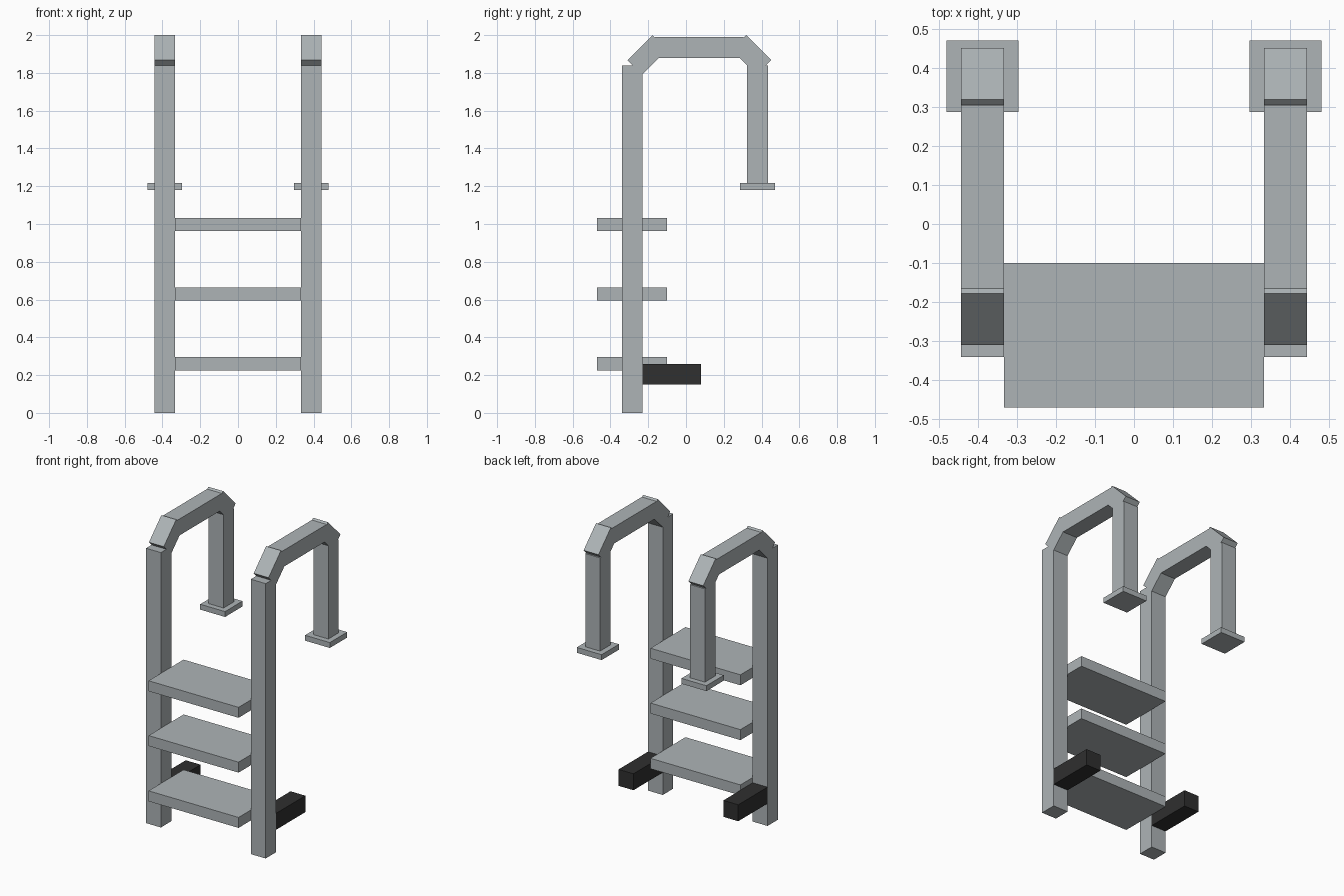
import bpy
from math import radians
from mathutils import Matrix, Vector

default = bpy.data.objects.get("Cube")
if default:
    bpy.data.objects.remove(default, do_unlink=True)


def material(name, color):
    mat = bpy.data.materials.new(name)
    mat.use_nodes = True
    mat.diffuse_color = color
    mat.node_tree.nodes["Principled BSDF"].inputs["Base Color"].default_value = color
    return mat


STEEL = material("brushed_grey", (0.42, 0.455, 0.47, 1))
RUBBER = material("black_rubber", (0.029, 0.029, 0.029, 1))


def box(name, center, size, mat=STEEL, tilt=0):
    """Box of the given size, tilted about x by a number of degrees."""
    bpy.ops.mesh.primitive_cube_add(size=1)
    obj = bpy.context.object
    obj.name = obj.data.name = name
    obj.data.transform(Matrix.Rotation(radians(tilt), 4, "X") @ Matrix.Diagonal((*size, 1)))
    obj.location = Vector(center)
    obj.data.materials.append(mat)
    return obj


TUBE = 0.11      # square tube width
RAIL_X = 0.388   # rail centre line
POST_Y = -0.285
LEG_Y = 0.378

# Two mirrored side rails
for side, sx in (("left", 1), ("right", -1)):
    x = sx * RAIL_X
    box(f"{side}_front_post", (x, POST_Y, 0.92), (TUBE, TUBE, 1.84))
    box(f"{side}_front_bend", (x, -0.205, 1.895), (TUBE, 0.186, TUBE), tilt=45)
    box(f"{side}_top_rail", (x, 0.07, 1.935), (TUBE, 0.47, TUBE))
    box(f"{side}_rear_bend", (x, 0.346, 1.895), (TUBE, 0.186, TUBE), tilt=-45)
    box(f"{side}_rear_leg", (x, LEG_Y, 1.525), (TUBE, TUBE, 0.63))
    box(f"{side}_mounting_plate", (x, LEG_Y, 1.198), (0.184, 0.184, 0.036))
    box(f"{side}_wall_bumper", (x, -0.075, 0.205), (TUBE, 0.31, TUBE), RUBBER)

# Treads between the posts
for name, z in (("lower", 0.26), ("middle", 0.63), ("upper", 0.997)):
    box(f"{name}_step", (0, POST_Y, z), (2 * RAIL_X - TUBE, 0.37, 0.07))
